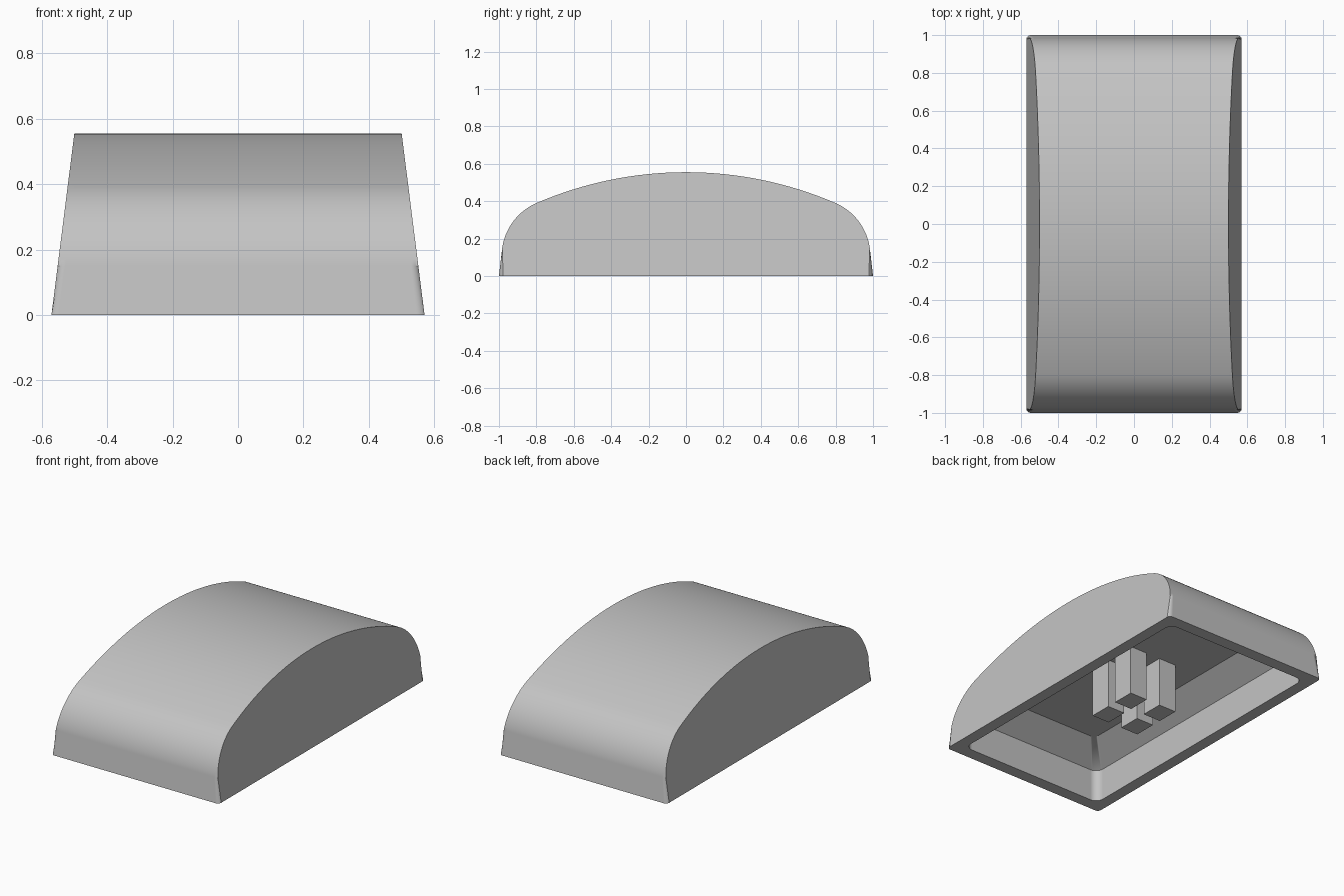
import bpy
import bmesh
from math import sin, cos, radians, pi

default = bpy.data.objects.get("Cube")
if default:
    bpy.data.objects.remove(default, do_unlink=True)

GREY = (0.55, 0.55, 0.55, 1.0)
plastic = bpy.data.materials.new("grey plastic")
plastic.use_nodes = True
plastic.diffuse_color = GREY
plastic.node_tree.nodes["Principled BSDF"].inputs["Base Color"].default_value = GREY


def make_object(name, bm):
    bmesh.ops.recalc_face_normals(bm, faces=bm.faces[:])
    mesh = bpy.data.meshes.new(name)
    bm.to_mesh(mesh)
    bm.free()
    mesh.materials.append(plastic)
    obj = bpy.data.objects.new(name, mesh)
    bpy.context.collection.objects.link(obj)
    return obj


def loft(bm, loops):
    """Skin closed loops of equal length and cap both ends."""
    rings = [[bm.verts.new(p) for p in loop] for loop in loops]
    n = len(rings[0])
    for a, b in zip(rings, rings[1:]):
        for i in range(n):
            j = (i + 1) % n
            bm.faces.new((a[i], a[j], b[j], b[i]))
    bm.faces.new(rings[0])
    bm.faces.new(rings[-1])


def arc(cy, cz, radius, start, end, steps):
    """Points on an arc, with angles measured from straight up."""
    angles = [radians(start + (end - start) * i / steps) for i in range(steps + 1)]
    return [(cy + radius * sin(a), cz + radius * cos(a)) for a in angles]


def rounded_rectangle(hx, hy, z, radius, steps=6):
    points = []
    for k, (sx, sy) in enumerate([(1, 1), (-1, 1), (-1, -1), (1, -1)]):
        for i in range(steps + 1):
            a = (k + i / steps) * pi / 2
            points.append((sx * (hx - radius) + radius * cos(a),
                           sy * (hy - radius) + radius * sin(a), z))
    return points


# Outer shell: arched profile across the width, with sides leaning inwards
TOP, CROWN, FILLET, LEAN = 0.555, 2.02, 0.309, 23.3
crown = arc(0, TOP - CROWN, CROWN, 0, LEAN, 16)
y, z = crown[-1]
shoulder = arc(y - FILLET * sin(radians(LEAN)), z - FILLET * cos(radians(LEAN)),
               FILLET, LEAN, 82, 14)
half = crown + shoulder[1:] + [(1.0, 0.0)]
profile = [(-y, z) for y, z in reversed(half[1:])] + half

bm = bmesh.new()
loft(bm, [[(s * (0.57 - 0.126 * z), y, z) for y, z in profile] for s in (-1, 1)])
rim = [e for e in bm.edges
       if e.verts[0].co.x * e.verts[1].co.x > 0
       and max(v.co.z for v in e.verts) > 0.001]
bmesh.ops.bevel(bm, geom=rim, offset=0.032, offset_type='OFFSET', segments=5,
                profile=0.5, affect='EDGES', clamp_overlap=True)
shell = make_object("cap_shell", bm)

# Hollow underside: straight walls, sloped band, flat ceiling
CEILING = 0.31
bm = bmesh.new()
loft(bm, [rounded_rectangle(0.497, 0.923, -0.1, 0.05),
          rounded_rectangle(0.497, 0.923, 0.2, 0.05),
          rounded_rectangle(0.35, 0.77, CEILING, 0.03)])
cutter = make_object("cavity_cutter", bm)
cutter.hide_render = True

cut = shell.modifiers.new("cavity", 'BOOLEAN')
cut.operation = 'DIFFERENCE'
cut.solver = 'EXACT'
cut.object = cutter
bpy.context.view_layer.objects.active = shell
bpy.ops.object.modifier_apply(modifier=cut.name)
bpy.data.objects.remove(cutter, do_unlink=True)

# Smooth curved surfaces, crisp rims
for poly in shell.data.polygons:
    poly.use_smooth = True
shell.data.set_sharp_from_angle(angle=radians(30))
weighted = shell.modifiers.new("weighted_normals", 'WEIGHTED_NORMAL')
weighted.keep_sharp = True

# Four stem posts hanging from the ceiling
for x_name, sx in (("left", 1), ("right", -1)):
    for y_name, sy in (("front", -1), ("back", 1)):
        bm = bmesh.new()
        bmesh.ops.create_cube(bm, size=1)
        height = CEILING + 0.02
        bmesh.ops.scale(bm, vec=(0.12, 0.14, height), verts=bm.verts[:])
        bmesh.ops.translate(bm, vec=(sx * 0.108, sy * 0.101, height / 2),
                            verts=bm.verts[:])
        make_object(f"stem_post_{y_name}_{x_name}", bm)
